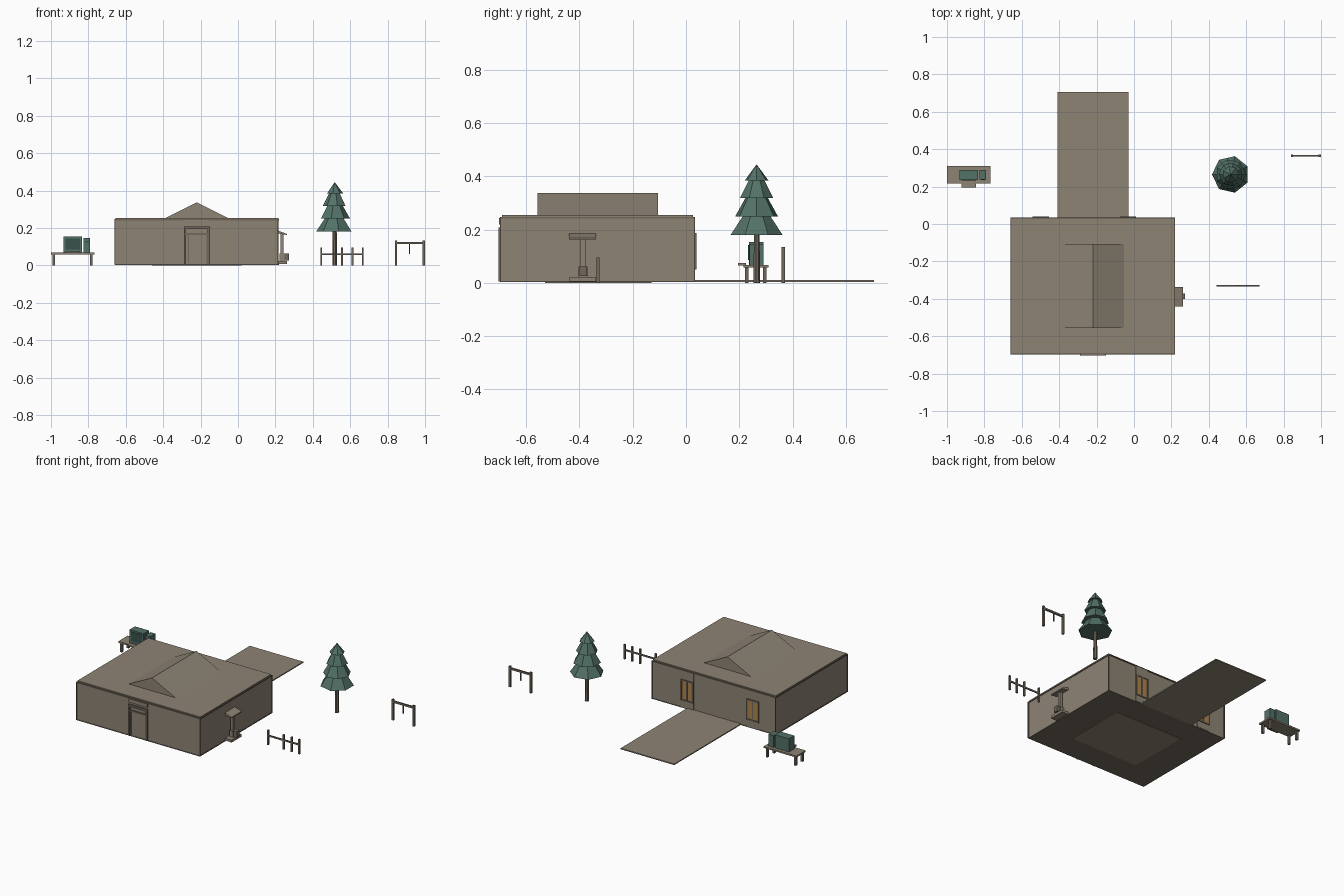
import bpy
import bmesh
import math

cube = bpy.data.objects.get("Cube")
if cube:
    bpy.data.objects.remove(cube, do_unlink=True)


def material(name, rgb):
    m = bpy.data.materials.new(name)
    m.use_nodes = True
    m.diffuse_color = (*rgb, 1)
    m.node_tree.nodes["Principled BSDF"].inputs["Base Color"].default_value = (*rgb, 1)
    return m


TAN = material("weathered tan", (0.27, 0.23, 0.175))
WOOD = material("grey brown wood", (0.17, 0.14, 0.11))
GREEN = material("pine green", (0.085, 0.165, 0.135))
DARK = material("dark green glass", (0.04, 0.085, 0.07))
AMBER = material("amber glass", (0.42, 0.23, 0.07))


def add(name, bm, mat):
    bmesh.ops.recalc_face_normals(bm, faces=bm.faces)
    mesh = bpy.data.meshes.new(name)
    bm.to_mesh(mesh)
    bm.free()
    mesh.materials.append(mat)
    ob = bpy.data.objects.new(name, mesh)
    bpy.context.collection.objects.link(ob)
    return ob


def box(name, mat, x, y, z):
    """Box from three (low, high) ranges."""
    bm = bmesh.new()
    bmesh.ops.create_cube(bm, size=1)
    for v in bm.verts:
        v.co = [r[0] + (c + 0.5) * (r[1] - r[0]) for c, r in zip(v.co, (x, y, z))]
    return add(name, bm, mat)


def prism(name, mat, profile, along, depth):
    """Extrude a profile of two coordinates along x or y."""
    bm = bmesh.new()
    pts = [(depth[0], a, b) if along == "x" else (a, depth[0], b) for a, b in profile]
    face = bm.faces.new([bm.verts.new(p) for p in pts])
    out = bmesh.ops.extrude_face_region(bm, geom=[face])
    d = depth[1] - depth[0]
    bmesh.ops.translate(bm, verts=[e for e in out["geom"] if isinstance(e, bmesh.types.BMVert)],
                        vec=(d, 0, 0) if along == "x" else (0, d, 0))
    return add(name, bm, mat)


def post(name, mat, x, y, z, r=0.006):
    return box(name, mat, (x - r, x + r), (y - r, y + r), z)


def cone(name, mat, x, y, z, r1, r2, sides, turn=0):
    bm = bmesh.new()
    bmesh.ops.create_cone(bm, cap_ends=True, segments=sides, radius1=r1, radius2=r2, depth=z[1] - z[0])
    ob = add(name, bm, mat)
    ob.location = (x, y, (z[0] + z[1]) / 2)
    ob.rotation_euler.z = turn
    return ob


# House body, roof slab and raised gable
box("foundation", TAN, (-0.46, 0.02), (-0.53, -0.13), (0, 0.006))
box("walls", TAN, (-0.655, 0.215), (-0.695, 0.03), (0.004, 0.245))
box("eave_trim", WOOD, (-0.66, 0.22), (-0.698, 0.034), (0.241, 0.247))
box("roof_slab", TAN, (-0.656, 0.216), (-0.69, 0.027), (0.246, 0.254))
box("base_trim", WOOD, (-0.658, 0.218), (-0.697, 0.032), (0.003, 0.008))
prism("roof_gable", TAN, [(-0.39, 0.252), (-0.05, 0.252), (-0.22, 0.337)], "y", (-0.557, -0.106))
for x in (-0.658, 0.218):
    for y in (-0.696, 0.032):
        post("corner_trim", WOOD, x, y, (0.004, 0.245), 0.0025)

# Long slab leading out of the back
box("back_path", TAN, (-0.41, -0.03), (-0.07, 0.705), (0.003, 0.01))

# Front door with frame, lintel and header plate
box("door_panel", TAN, (-0.262, -0.167), (-0.699, -0.69), (0.012, 0.162))
for x in (-0.289, -0.163):
    box("door_jamb", WOOD, (x, x + 0.012), (-0.704, -0.69), (0.006, 0.205))
box("door_lintel", WOOD, (-0.289, -0.151), (-0.704, -0.69), (0.193, 0.207))
box("door_transom", WOOD, (-0.277, -0.163), (-0.702, -0.69), (0.162, 0.172))
box("door_header", TAN, (-0.287, -0.153), (-0.702, -0.69), (0.219, 0.243))
for x in (-0.268, -0.168):
    box("door_stile", WOOD, (x, x + 0.006), (-0.702, -0.69), (0.012, 0.162))

# Two tall back windows, each with two panes
for cx in (-0.032, -0.498):
    box("window_surround", TAN, (cx - 0.046, cx + 0.046), (0.028, 0.034), (0.008, 0.241))
    box("window_glass", AMBER, (cx - 0.036, cx + 0.036), (0.03, 0.036), (0.06, 0.178))
    for dx in (-0.04, 0, 0.04):
        box("window_bar", WOOD, (cx + dx - 0.004, cx + dx + 0.004), (0.03, 0.039), (0.05, 0.186))
    for z in (0.05, 0.178):
        box("window_rail", WOOD, (cx - 0.044, cx + 0.044), (0.03, 0.039), (z, z + 0.009))

# Hooded pump beside the right-hand wall
box("pump_base", TAN, (0.215, 0.262), (-0.438, -0.338), (0.006, 0.022))
box("pump_column", TAN, (0.226, 0.243), (-0.397, -0.378), (0.02, 0.17))
box("pump_body", TAN, (0.222, 0.248), (-0.404, -0.37), (0.02, 0.062))
box("pump_bucket", WOOD, (0.245, 0.272), (-0.4, -0.372), (0.025, 0.062))
hood = prism("pump_hood", TAN, [(0.215, 0.17), (0.262, 0.162), (0.262, 0.168), (0.215, 0.185)],
             "y", (-0.44, -0.338))

# Fence
for x in (0.445, 0.556, 0.612, 0.667):
    post("fence_post", WOOD, x, -0.33, (0, 0.095), 0.005)
box("fence_rail", WOOD, (0.44, 0.672), (-0.333, -0.327), (0.054, 0.064))

# Hanging frame
for x in (0.845, 0.993):
    post("frame_post", WOOD, x, 0.365, (0, 0.134))
box("frame_beam", WOOD, (0.84, 1.0), (0.36, 0.37), (0.113, 0.125))
post("hanging_hook", WOOD, 0.916, 0.365, (0.06, 0.115), 0.003)

# Pine tree of seven-sided tiers
TX, TY = 0.517, 0.265
cone("tree_trunk", WOOD, TX, TY, (0, 0.2), 0.013, 0.011, 7)
tiers = [(0.18, 0.27, 0.1, 0.04), (0.25, 0.335, 0.082, 0.034),
         (0.318, 0.4, 0.064, 0.022), (0.385, 0.445, 0.045, 0)]
for i, (low, high, r1, r2) in enumerate(tiers):
    cone("tree_tier", GREEN, TX, TY, (low, high), r1, r2, 7, math.pi / 2 + i * math.pi / 7)

# Table with legs
box("table_top", TAN, (-1.0, -0.768), (0.216, 0.31), (0.058, 0.068))
for x in (-0.985, -0.785):
    for y in (0.228, 0.296):
        post("table_leg", WOOD, x, y, (0, 0.06), 0.007)

# Desk equipment: screen, tower and keyboard
box("monitor_case", GREEN, (-0.934, -0.834), (0.236, 0.29), (0.068, 0.153))
box("monitor_screen", DARK, (-0.922, -0.846), (0.233, 0.237), (0.085, 0.143))
box("tower_case", GREEN, (-0.825, -0.79), (0.238, 0.29), (0.068, 0.145))
box("tower_slot", DARK, (-0.819, -0.796), (0.236, 0.239), (0.122, 0.13))
box("keyboard", TAN, (-0.922, -0.846), (0.195, 0.225), (0.066, 0.075))
